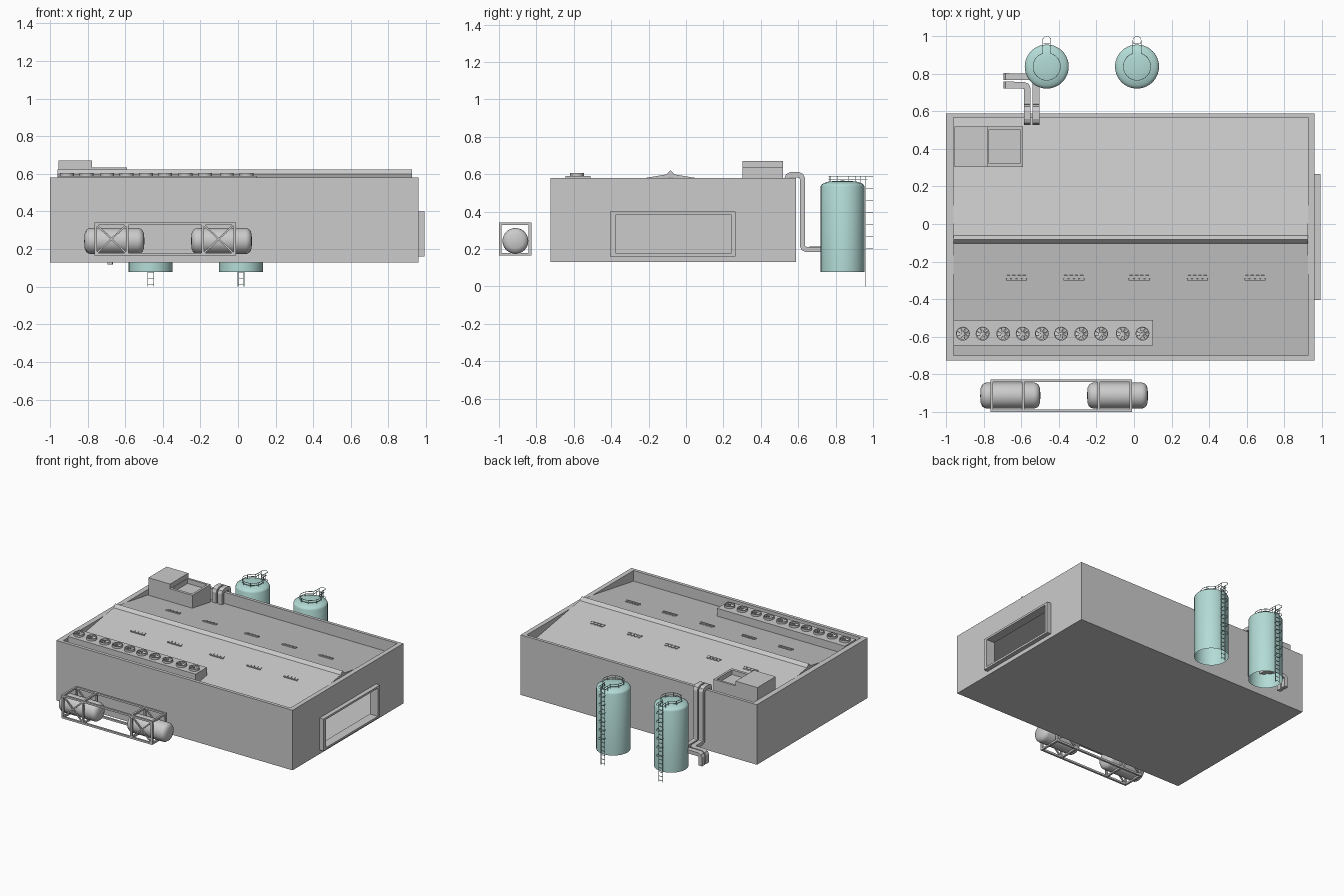
import bpy, bmesh, math
from mathutils import Vector, Matrix

if "Cube" in bpy.data.objects:
    bpy.data.objects.remove(bpy.data.objects["Cube"])

teal = bpy.data.materials.new("teal_paint")
teal.diffuse_color = (0.45, 0.71, 0.67, 1)
teal.use_nodes = True
teal.node_tree.nodes["Principled BSDF"].inputs["Base Color"].default_value = teal.diffuse_color


def finish(name, bm, mat=None, smooth=False, fix=True):
    if fix:
        bmesh.ops.recalc_face_normals(bm, faces=bm.faces[:])
    me = bpy.data.meshes.new(name)
    bm.to_mesh(me)
    bm.free()
    ob = bpy.data.objects.new(name, me)
    bpy.context.collection.objects.link(ob)
    if mat:
        me.materials.append(mat)
    if smooth:
        bpy.ops.object.select_all(action='DESELECT')
        ob.select_set(True)
        bpy.context.view_layer.objects.active = ob
        bpy.ops.object.shade_smooth_by_angle(angle=math.radians(35))
    return ob


def add_box(bm, x0, x1, y0, y1, z0, z1, rot=None):
    c = Matrix.Translation(((x0 + x1) / 2, (y0 + y1) / 2, (z0 + z1) / 2))
    s = Matrix.Diagonal((x1 - x0, y1 - y0, z1 - z0, 1))
    bmesh.ops.create_cube(bm, size=1, matrix=c @ (rot or Matrix()) @ s)


def box(name, *d):
    bm = bmesh.new()
    add_box(bm, *d)
    return finish(name, bm)


def sweep(bm, pts, w, h, sides=4, chamfer=0):
    """Rectangular or round section carried along a path."""
    pts = [Vector(p) for p in pts]
    if chamfer:
        path = [pts[0]]
        for a, b, c in zip(pts, pts[1:], pts[2:]):
            p, q = b + (a - b).normalized() * chamfer, b + (c - b).normalized() * chamfer
            path += [p, (p + q) / 2 * 0.6 + b * 0.4, q]
        pts = path + [pts[-1]]
    dirs = [(b - a).normalized() for a, b in zip(pts, pts[1:])]
    tans = [dirs[0]] + [(a + b).normalized() for a, b in zip(dirs, dirs[1:])] + [dirs[-1]]
    ref = Vector((1, 0, 0)) if abs(tans[0].x) < 0.9 else Vector((0, 0, 1))
    rings = []
    for i, (p, t) in enumerate(zip(pts, tans)):
        if i:
            ref = tans[i - 1].rotation_difference(t) @ ref
        u = (ref - t * ref.dot(t)).normalized()
        v = t.cross(u)
        k = math.sqrt(2) if sides == 4 else 1
        ang = [math.tau * (j + 0.5) / sides for j in range(sides)]
        rings.append([bm.verts.new(p + u * math.cos(a) * w / 2 * k + v * math.sin(a) * h / 2 * k) for a in ang])
    for r, s in zip(rings, rings[1:]):
        for j in range(sides):
            bm.faces.new((r[j], r[(j + 1) % sides], s[(j + 1) % sides], s[j]))
    bm.faces.new(rings[0])
    bm.faces.new(rings[-1][::-1])


def lathe(bm, profile, centre, segs=32, along_x=False):
    m = Matrix.Translation(centre) @ (Matrix.Rotation(math.pi / 2, 4, 'Y') if along_x else Matrix())
    vs = [bm.verts.new(m @ Vector((r, 0, z))) for r, z in profile]
    es = [bm.edges.new(e) for e in zip(vs, vs[1:])]
    bmesh.ops.spin(bm, geom=vs + es, cent=centre, axis=m.to_3x3() @ Vector((0, 0, 1)),
                   angle=math.tau, steps=segs, use_merge=True)
    bmesh.ops.remove_doubles(bm, verts=bm.verts[:], dist=0.0002)


def prism_x(name, yz, x0, x1):
    bm = bmesh.new()
    f = bm.faces.new([bm.verts.new((x0, y, z)) for y, z in yz])
    g = bmesh.ops.extrude_face_region(bm, geom=[f])
    bmesh.ops.translate(bm, vec=(x1 - x0, 0, 0), verts=[v for v in g['geom'] if isinstance(v, bmesh.types.BMVert)])
    # keep both end caps
    if len(bm.faces) < len(yz) + 2:
        bm.faces.new([v for v in f.verts])
    return finish(name, bm)


def cut(ob, cutter):
    bpy.context.view_layer.objects.active = ob
    m = ob.modifiers.new("cut", 'BOOLEAN')
    m.operation, m.solver, m.object = 'DIFFERENCE', 'EXACT', cutter
    bpy.ops.object.modifier_apply(modifier=m.name)
    bpy.data.objects.remove(cutter)


# Hollow hall with parapet and side gate
hall = box("hall_walls", -1, 0.96, -0.725, 0.588, 0.13, 0.58)
cut(hall, box("hall_void", -0.96, 0.925, -0.70, 0.565, 0.15, 0.8))
cut(hall, box("gate_void", 0.9, 1.0, -0.375, 0.24, 0.175, 0.385))
frame = box("gate_frame", 0.955, 0.992, -0.405, 0.265, 0.16, 0.40)
cut(frame, box("frame_void", 0.9, 1.1, -0.375, 0.24, 0.175, 0.385))

# Gabled roof and ridge cap
RY = -0.083
slope = 0.165


def roof_z(y):
    return 0.602 - slope * abs(y - RY)


prism_x("roof", [(-0.70, roof_z(-0.70)), (RY, 0.602), (0.565, roof_z(0.565)),
                 (0.565, roof_z(0.565) - 0.02), (RY, 0.582), (-0.70, roof_z(-0.70) - 0.02)], -0.96, 0.925)
prism_x("ridge_cap", [(RY - 0.024, 0.595), (RY - 0.012, 0.609), (RY, 0.622),
                      (RY + 0.012, 0.609), (RY + 0.024, 0.595)], -0.96, 0.925)

# Small louvre rows on both roof slopes
bm = bmesh.new()
for y, s in ((0.13, -1), (-0.285, 1)):
    rot = Matrix.Rotation(math.atan(slope) * s, 4, 'X')
    for x in (-0.625, -0.32, 0.028, 0.337, 0.643):
        z = roof_z(y)
        add_box(bm, x - 0.056, x + 0.056, y - 0.014, y - 0.006, z - 0.004, z + 0.008, rot)
        for i in range(4):
            cx = x - 0.042 + i * 0.028
            add_box(bm, cx - 0.009, cx + 0.009, y - 0.006, y + 0.013, z - 0.004, z + 0.005, rot)
finish("roof_louvres", bm)

# Fan bank
box("fan_plinth", -0.96, 0.10, -0.645, -0.51, 0.49, 0.59)
bm = bmesh.new()
for x in (-0.91, -0.805, -0.695, -0.592, -0.49, -0.388, -0.28, -0.175, -0.06, 0.045):
    c = Vector((x, -0.583, 0.588))
    lathe(bm, [(0.037, 0), (0.037, 0.018), (0.032, 0.018), (0.032, 0.002)], c, 20)
    lathe(bm, [(0.007, 0), (0.007, 0.016), (0, 0.016)], c, 10)
    for i in range(8):
        r = Matrix.Rotation(math.tau * i / 8 + 0.2, 4, 'Z')
        p = c + r @ Vector((0.019, 0, 0.009))
        add_box(bm, p.x - 0.014, p.x + 0.014, p.y - 0.006, p.y + 0.006, p.z - 0.0007, p.z + 0.0007,
                r @ Matrix.Rotation(0.5, 4, 'X'))
finish("roof_fans", bm, smooth=True)

# Rooftop plant unit with an open tray
box("plant_unit", -0.955, -0.775, 0.302, 0.518, 0.50, 0.67)
tray = box("plant_tray", -0.775, -0.59, 0.302, 0.518, 0.50, 0.635)
cut(tray, box("tray_void", -0.77, -0.607, 0.322, 0.502, 0.60, 0.8))

# Twin ducts from roof down behind the hall
bm = bmesh.new()
for x, y in ((-0.521, 0.783), (-0.567, 0.738)):
    sweep(bm, [(x, 0.54, 0.48), (x, 0.54, 0.597), (x, 0.622, 0.597), (x, 0.622, 0.198),
               (x, y, 0.198), (-0.68, y, 0.198), (-0.68, y, 0.117)], 0.036, 0.028, chamfer=0.02)
finish("twin_ducts", bm)

# Upright tanks with railing, ladder and safety hoops
R = 0.117
TY = 0.837


def bar(bm, pts, t=0.003):
    sweep(bm, pts, t, t)


for tag, tx in (("left", -0.464), ("right", 0.016)):
    bm = bmesh.new()
    lathe(bm, [(R, 0.077), (R, 0.535), (0.113, 0.544), (0.1, 0.552), (0.075, 0.56), (0.04, 0.564), (0, 0.565)],
          Vector((tx, TY, 0)), 40)
    finish("tank_" + tag, bm, teal, True)
    bm = bmesh.new()
    gap = math.asin(0.022 / 0.073)
    arc = [math.pi / 2 + gap + (math.tau - 2 * gap) * i / 28 for i in range(29)]
    for z in (0.572, 0.588):
        ring = [(tx + 0.073 * math.cos(a), TY + 0.073 * math.sin(a), z) for a in arc]
        bar(bm, [(tx - 0.022, 0.97, z)] + ring + [(tx + 0.022, 0.97, z)])
    for a in arc[::4]:
        p = (tx + 0.073 * math.cos(a), TY + 0.073 * math.sin(a))
        bar(bm, [(*p, 0.555), (*p, 0.588)])
    for s in (-1, 1):
        bar(bm, [(tx + s * 0.022, 0.935, 0.54), (tx + s * 0.022, 0.935, 0.588)])
        bar(bm, [(tx + s * 0.016, 0.962, 0), (tx + s * 0.016, 0.962, 0.588)])
    for i in range(19):
        z = 0.012 + i * 0.031
        bar(bm, [(tx - 0.016, 0.962, z), (tx + 0.016, 0.962, z)])
    for i in range(7):
        z = 0.204 + i * 0.064
        hoop = [(tx + 0.022 * math.cos(a), 0.976 + 0.022 * math.sin(a), z)
                for a in (math.pi * k / 8 for k in range(9))]
        bar(bm, [(tx + 0.02, 0.96, z)] + hoop + [(tx - 0.02, 0.96, z)], 0.0025)
    finish("tank_ladder_" + tag, bm, teal)

# Horizontal pressure vessels
CY, CZ = -0.912, 0.243
for tag, x0, x1 in (("left", -0.818, -0.497), ("right", -0.25, 0.075)):
    bm = bmesh.new()
    h = x1 - x0
    end = [(0, 0), (0.04, 0.003), (0.058, 0.011), (0.067, 0.024), (0.069, 0.036)]
    lathe(bm, end + [(r, h - z) for r, z in end[::-1]], Vector((x0, CY, CZ)), 32, True)
    finish("vessel_" + tag, bm, smooth=True)

# Steel rack round the vessels
bm = bmesh.new()
Y0, Y1, Z0, Z1, T = -0.993, -0.834, 0.172, 0.335, 0.014
xs = (-0.757, -0.588, -0.188, -0.018)
for y in (Y0, Y1):
    for z in (Z0, Z1):
        bar(bm, [(xs[0] - T / 2, y, z), (xs[3] + T / 2, y, z)], T)
    for x in xs:
        bar(bm, [(x, y, Z0), (x, y, Z1)], T)
    for a, b in ((xs[0], xs[1]), (xs[2], xs[3])):
        bar(bm, [(a, y, Z0), (b, y, Z1)], 0.009)
        bar(bm, [(a, y, Z1), (b, y, Z0)], 0.009)
for x in xs:
    for z in (Z0, Z1):
        bar(bm, [(x, Y0, z), (x, Y1, z)], T)
finish("vessel_rack", bm)
